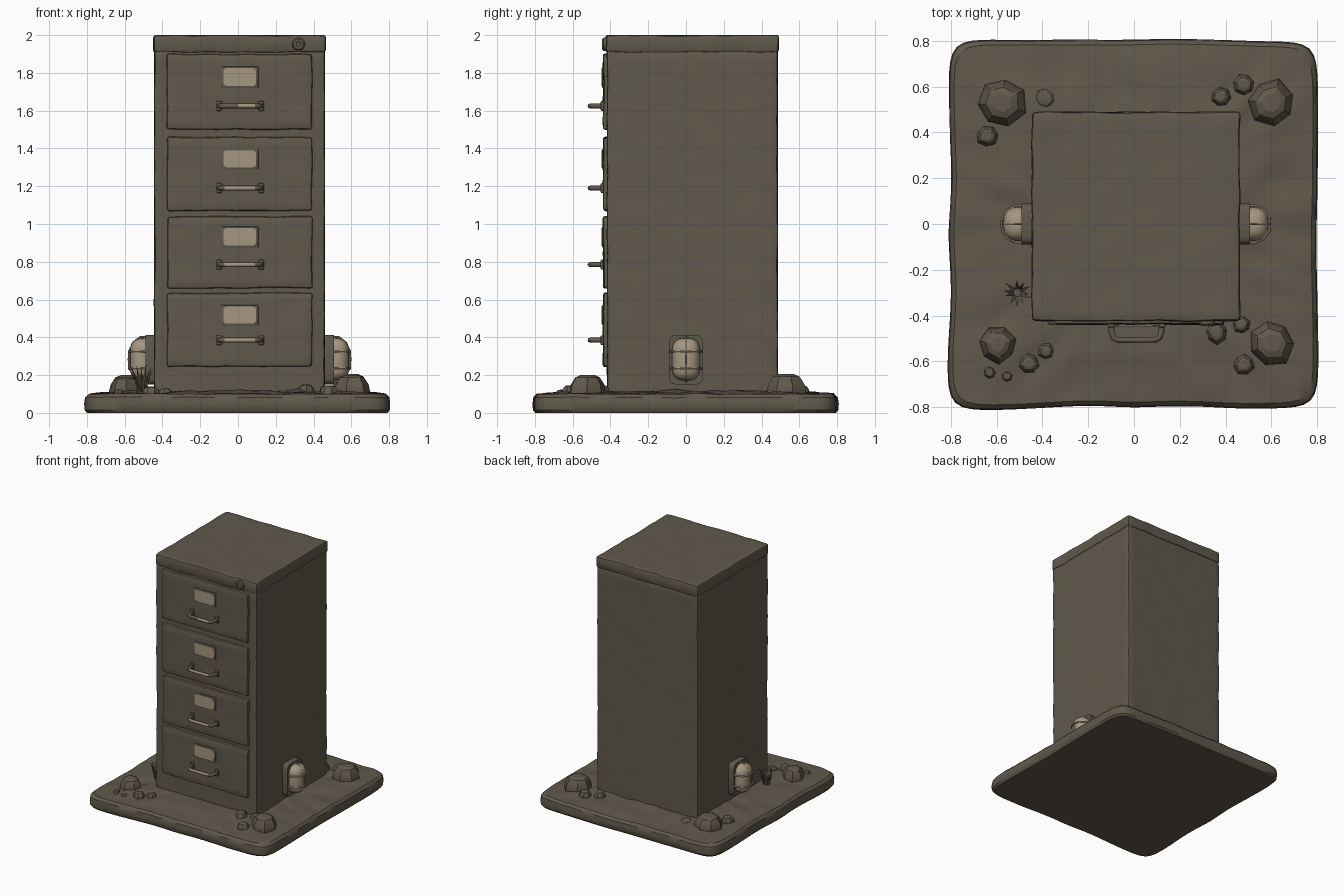
import bpy, bmesh, math, random
from mathutils import Vector, noise

if "Cube" in bpy.data.objects:
    bpy.data.objects.remove(bpy.data.objects["Cube"])

random.seed(4)


def material(name, rgb):
    m = bpy.data.materials.new(name)
    m.diffuse_color = (*rgb, 1)
    m.use_nodes = True
    m.node_tree.nodes["Principled BSDF"].inputs["Base Color"].default_value = m.diffuse_color
    return m


DARK = material("dark olive metal", (0.117, 0.100, 0.072))
LIGHT = material("pale cream", (0.376, 0.305, 0.216))


def finish(bm, name, mat, angle=35, extra=None):
    bmesh.ops.recalc_face_normals(bm, faces=bm.faces)
    me = bpy.data.meshes.new(name)
    bm.to_mesh(me)
    bm.free()
    ob = bpy.data.objects.new(name, me)
    bpy.context.collection.objects.link(ob)
    me.materials.append(mat)
    if extra:
        me.materials.append(extra)
    bpy.ops.object.select_all(action='DESELECT')
    ob.select_set(True)
    bpy.context.view_layer.objects.active = ob
    bpy.ops.object.shade_smooth_by_angle(angle=math.radians(angle))
    return ob


def box(name, x, y, z, mat, bevel=0.01, seg=2, wear=0.0, only_axis=None):
    """Box from ranges, with bevelled edges and optional hand-worn wobble."""
    bm = bmesh.new()
    bmesh.ops.create_cube(bm, size=1)
    lo, hi = Vector((x[0], y[0], z[0])), Vector((x[1], y[1], z[1]))
    for v in bm.verts:
        v.co = Vector([lo[i] + (v.co[i] + 0.5) * (hi[i] - lo[i]) for i in range(3)])

    def along(e, a):
        d = (e.verts[0].co - e.verts[1].co).normalized()
        return abs(d[a]) > 0.9
    if wear:
        for a in range(3):
            n = round((hi[a] - lo[a]) / 0.05) - 1
            if n > 0:
                bmesh.ops.subdivide_edges(bm, edges=[e for e in bm.edges if along(e, a)],
                                          cuts=n, use_grid_fill=True)
    edges = [e for e in bm.edges if e.calc_face_angle(0) > 1
             and (only_axis is None or along(e, only_axis))]
    bmesh.ops.bevel(bm, geom=edges, offset=bevel, segments=seg, profile=0.5,
                    affect='EDGES', clamp_overlap=True)
    if wear:
        for v in bm.verts:
            v.co += noise.noise_vector(v.co * 9) * wear
            v.co.z = min(v.co.z, 2.0)
    return finish(bm, name, mat)


def loft(name, rings, mat, angle=35):
    """Skin a stack of closed rings and cap both ends."""
    bm = bmesh.new()
    vs = [[bm.verts.new(p) for p in r] for r in rings]
    n = len(rings[0])
    for a, b in zip(vs, vs[1:]):
        for i in range(n):
            j = (i + 1) % n
            bm.faces.new((a[i], a[j], b[j], b[i]))
    bm.faces.new(vs[0])
    bm.faces.new(vs[-1])
    return finish(bm, name, mat, angle)


def tube(name, path, up, r, mat, sides=8):
    """Round bar along a path lying in the plane with normal 'up'."""
    pts = [Vector(p) for p in path]
    up = Vector(up)
    rings = []
    for i, p in enumerate(pts):
        t = (pts[min(i + 1, len(pts) - 1)] - pts[max(i - 1, 0)]).normalized()
        side = t.cross(up)
        rings.append([p + r * (math.cos(a) * side + math.sin(a) * up)
                      for a in (2 * math.pi * k / sides for k in range(sides))])
    return loft(name, rings, mat, 50)


# ground slab with a wavy rounded-square outline
def slab_ring(scale, z, bump=0.0):
    ring = []
    for k in range(200):
        a = 2 * math.pi * k / 200
        c, s = math.cos(a), math.sin(a)
        r = 0.8 / (abs(c) ** 16 + abs(s) ** 16) ** (1 / 16)
        wob = noise.noise(Vector((c * 2.2, s * 2.2, 5))) * 0.022 + 0.002
        p = Vector((c, s, 0)) * (r + wob) * scale
        p.z = z + (noise.noise(p * 8) * bump if bump else 0)
        ring.append(p)
    return ring


loft("ground_slab", [slab_ring(0.985, 0), slab_ring(1, 0.015), slab_ring(1.003, 0.05),
                     slab_ring(0.997, 0.082, 0.004), slab_ring(0.975, 0.1, 0.006),
                     slab_ring(0.92, 0.103, 0.01), slab_ring(0.84, 0.106, 0.014),
                     slab_ring(0.76, 0.108, 0.018), slab_ring(0.68, 0.112, 0.02),
                     slab_ring(0.6, 0.115, 0.02), slab_ring(0.5, 0.115)], DARK)

# cabinet shell and lid
box("cabinet_body", (-0.443, 0.459), (-0.418, 0.485), (0.08, 1.915), DARK, 0.01, 2, 0.004)
box("cabinet_lid", (-0.447, 0.463), (-0.424, 0.49), (1.908, 2.0), DARK, 0.014, 2, 0.006)

# lock in the lid corner
lock = []
for r, y in ((0.035, -0.41), (0.035, -0.436), (0.027, -0.445), (0.014, -0.445), (0.012, -0.438)):
    lock.append([(0.32 + r * math.cos(k * math.pi / 6), y, 1.952 + r * math.sin(k * math.pi / 6))
                 for k in range(12)])
loft("lid_lock", lock, DARK)

# drawers: bottom z, top z, label bottom z, label top z, handle z
rows = ((1.5, 1.9, 1.73, 1.825, 1.625), (1.07, 1.46, 1.3, 1.39, 1.19),
        (0.66, 1.04, 0.885, 0.978, 0.785), (0.245, 0.635, 0.472, 0.563, 0.385))
for i, (z0, z1, l0, l1, h) in enumerate(rows):
    n = f"_{i + 1}"
    box("drawer_front" + n, (-0.375, 0.393), (-0.438, -0.40), (z0, z1), DARK, 0.012, 2, 0.006)
    box("label_frame" + n, (-0.088, 0.108), (-0.444, -0.43), (l0 - 0.01, l1 + 0.008), DARK, 0.004)
    box("label_card" + n, (-0.078, 0.096), (-0.447, -0.439), (l0, l1), LIGHT, 0.02, 3, only_axis=1)
    # pull handle with a worn pale stretch on its front
    path = [(-0.1, -0.42, h), (-0.098, -0.475, h), (-0.088, -0.498, h), (-0.07, -0.507, h),
            (0.0, -0.508, h), (0.09, -0.507, h), (0.11, -0.498, h), (0.12, -0.475, h), (0.122, -0.42, h)]
    bar = tube("drawer_handle" + n, path, (0, 0, 1), 0.013, DARK)
    bar.data.materials.append(LIGHT)
    start = 0.0 if i == 0 else -0.071
    for f in bar.data.polygons:
        if f.normal.y < -0.8 and start < f.center.x < 0.092:
            f.material_index = 1
    for x in (-0.1, 0.122):
        box("handle_mount" + n, (x - 0.015, x + 0.015), (-0.452, -0.43), (h - 0.026, h + 0.026), DARK, 0.006)

# caged lamps on both sides
for side, s, wall in (("left", -1, 0.443), ("right", 1, 0.459)):
    def span(a, b):
        return tuple(sorted((s * (wall + a), s * (wall + b))))
    box(f"lamp_backing_{side}", span(-0.02, 0.048), (-0.09, 0.09), (0.15, 0.412), DARK, 0.035, 3, only_axis=0)
    box(f"lamp_lens_{side}", span(0.0, 0.128), (-0.074, 0.074), (0.172, 0.396), LIGHT, 0.06, 5)
    # bars bend around the lens
    arc = [(0.03, -1), (0.075, -1), (0.112, -0.75), (0.133, -0.35), (0.135, 0),
           (0.133, 0.35), (0.112, 0.75), (0.075, 1), (0.03, 1)]
    for z in (0.235, 0.325):
        tube(f"lamp_cage_hoop_{side}", [(s * (wall + d), 0.08 * t, z) for d, t in arc],
             (0, 0, 1), 0.006, LIGHT, 6)
    tube(f"lamp_cage_upright_{side}", [(s * (wall + d), 0, 0.284 + 0.117 * t) for d, t in arc],
         (0, 1, 0), 0.006, LIGHT, 6)

# faceted rocks and pebbles: x, y, radius, height
rocks = ((-0.58, 0.53, 0.112, 0.1), (-0.64, 0.385, 0.05, 0.05), (-0.39, 0.55, 0.045, 0.025),
         (0.38, 0.555, 0.045, 0.05), (0.48, 0.61, 0.047, 0.045), (0.6, 0.53, 0.107, 0.105),
         (-0.595, -0.525, 0.085, 0.09), (-0.46, -0.61, 0.046, 0.04), (-0.63, -0.65, 0.028, 0.025),
         (-0.555, -0.665, 0.024, 0.02), (-0.385, -0.555, 0.036, 0.03), (0.6, -0.52, 0.105, 0.1),
         (0.36, -0.475, 0.052, 0.05), (0.47, -0.44, 0.042, 0.045), (0.48, -0.615, 0.047, 0.045))
for i, (x, y, r, h) in enumerate(rocks):
    turn = random.uniform(0, 6)
    spread = [random.uniform(0.88, 1.06) for _ in range(7)]
    rings = []
    for sc, t in ((0.95, -0.25), (1, 0.15), (0.93, 0.5), (0.68, 0.88), (0.4, 1)):
        rings.append([(x + r * sc * q * math.cos(turn + k * math.tau / 7),
                       y + r * sc * q * math.sin(turn + k * math.tau / 7), 0.1 + h * t)
                      for k, q in enumerate(spread)])
    loft(f"rock_{i + 1}", rings, DARK, 22)

# grass tuft: thin leaning blades
bm = bmesh.new()
for k in range(11):
    a = k * math.tau / 11 + random.uniform(-0.2, 0.2)
    out = Vector((math.cos(a), math.sin(a), 0))
    across = Vector((-out.y, out.x, 0)) * 0.009
    root = Vector((-0.51, -0.3, 0.095)) + out * 0.012
    mid = root + out * 0.018 + Vector((0, 0, random.uniform(0.06, 0.1)))
    tip = mid + out * random.uniform(0.02, 0.035) + Vector((0, 0, random.uniform(0.03, 0.085)))
    ring0 = [bm.verts.new(p) for p in (root - across, root + across, root + out * 0.008)]
    ring1 = [bm.verts.new(p) for p in (mid - across * 0.8, mid + across * 0.8, mid + out * 0.006)]
    top = bm.verts.new(tip)
    bm.faces.new(ring0)
    for i in range(3):
        j = (i + 1) % 3
        bm.faces.new((ring0[i], ring0[j], ring1[j], ring1[i]))
        bm.faces.new((ring1[i], ring1[j], top))
finish(bm, "grass_tuft", DARK)
